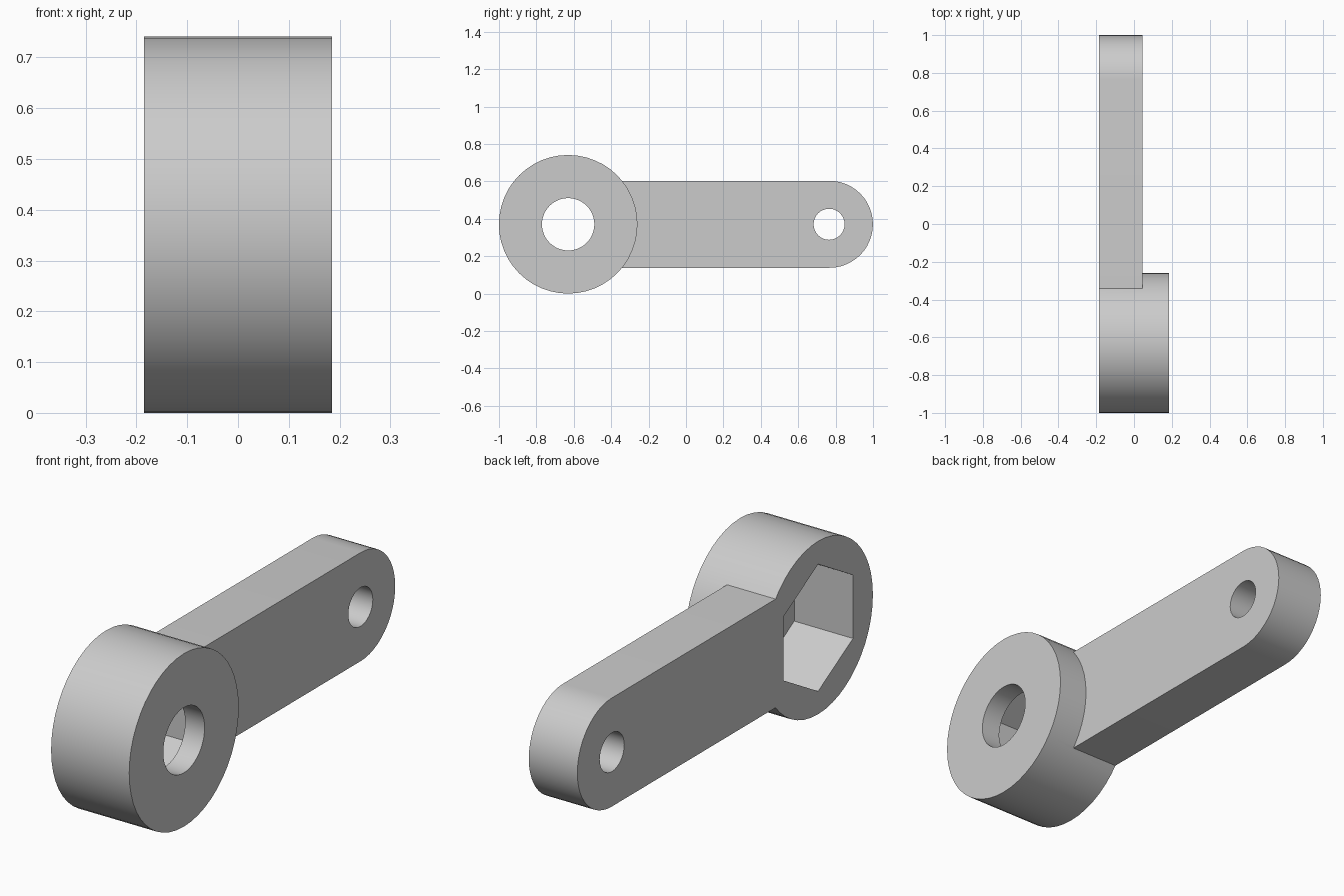
import bpy, bmesh
from math import sin, cos, pi

cube = bpy.data.objects.get("Cube")
if cube:
    bpy.data.objects.remove(cube, do_unlink=True)

HUB_Y, TIP_Y, MID_Z = -0.63, 0.767, 0.3705
BACK_X, FRONT_X, ARM_X = -0.185, 0.185, 0.045
FLOOR_X = 0.093
HUB_R, ARM_R = 0.3705, 0.2325

grey = bpy.data.materials.new("plain grey")
grey.use_nodes = True
colour = (0.6, 0.6, 0.6, 1)
grey.diffuse_color = colour
grey.node_tree.nodes["Principled BSDF"].inputs["Base Color"].default_value = colour


def arc(y, r, n, start=0.0, sweep=2 * pi):
    """Points of an arc in the YZ plane, start and end included for partial sweeps."""
    full = sweep >= 2 * pi
    count = n if full else n + 1
    return [(y + r * cos(start + sweep * i / n), MID_Z + r * sin(start + sweep * i / n))
            for i in range(count)]


def extrude(name, profile, x0, x1):
    """Extrude a YZ profile along X."""
    bm = bmesh.new()
    low = bm.faces.new([bm.verts.new((x0, y, z)) for y, z in profile])
    top = bmesh.ops.extrude_face_region(bm, geom=[low])["geom"]
    bmesh.ops.translate(bm, vec=(x1 - x0, 0, 0),
                        verts=[v for v in top if isinstance(v, bmesh.types.BMVert)])
    bmesh.ops.recalc_face_normals(bm, faces=bm.faces)
    mesh = bpy.data.meshes.new(name)
    bm.to_mesh(mesh)
    bm.free()
    mesh.materials.append(grey)
    obj = bpy.data.objects.new(name, mesh)
    bpy.context.collection.objects.link(obj)
    return obj


def combine(body, tool, operation):
    """Apply a boolean and remove the tool."""
    bpy.context.view_layer.objects.active = body
    mod = body.modifiers.new(operation.lower(), "BOOLEAN")
    mod.operation, mod.solver, mod.object = operation, "EXACT", tool
    bpy.ops.object.modifier_apply(modifier=mod.name)
    bpy.data.objects.remove(tool, do_unlink=True)


# Thick round hub fused with the thinner round-ended arm
lever = extrude("lever_arm_with_hub", arc(HUB_Y, HUB_R, 48), BACK_X, FRONT_X)
arm_profile = arc(TIP_Y, ARM_R, 24, -pi / 2, pi)
arm_profile += [(HUB_Y, MID_Z + ARM_R), (HUB_Y, MID_Z - ARM_R)]
combine(lever, extrude("arm", arm_profile, BACK_X, ARM_X), "UNION")

# Hexagonal pocket, hub bore and tip hole
for name, profile, x0, x1 in (
        ("hex_pocket", arc(HUB_Y, 0.272, 6, pi / 2), BACK_X - 0.1, FLOOR_X),
        ("hub_bore", arc(HUB_Y, 0.14, 48), 0, FRONT_X + 0.1),
        ("tip_hole", arc(TIP_Y - 0.002, 0.083, 32), BACK_X - 0.1, FRONT_X)):
    combine(lever, extrude(name, profile, x0, x1), "DIFFERENCE")

# Smooth round walls, keep hard edges
bpy.ops.object.select_all(action="DESELECT")
lever.select_set(True)
bpy.context.view_layer.objects.active = lever
bpy.ops.object.shade_smooth_by_angle(angle=pi / 6)
